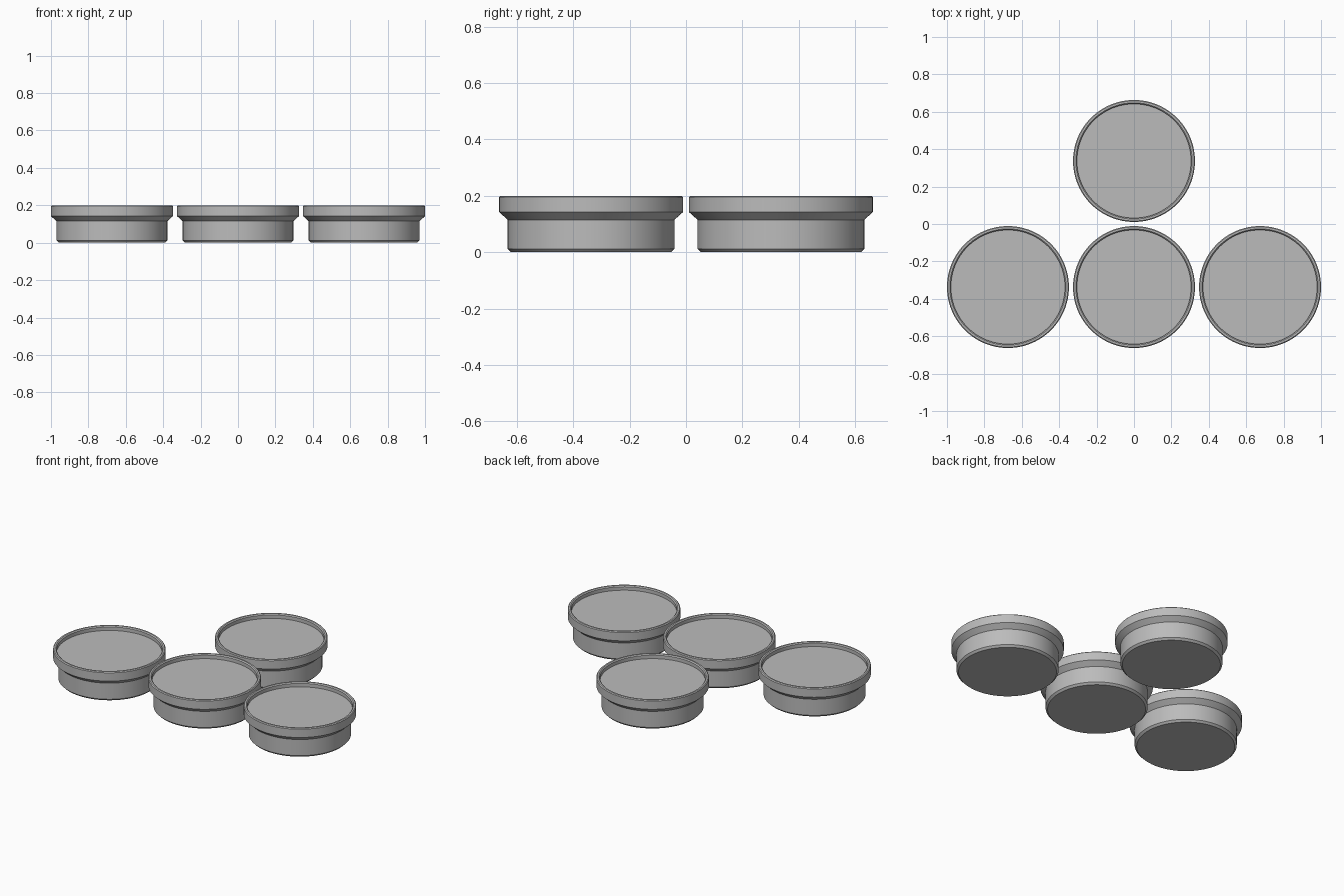
import bpy, bmesh, math
from mathutils import Vector, Matrix

if "Cube" in bpy.data.objects:
    bpy.data.objects.remove(bpy.data.objects["Cube"], do_unlink=True)

grey = bpy.data.materials.new("plain grey")
grey.use_nodes = True
colour = (0.5, 0.5, 0.5, 1)
grey.diffuse_color = colour
grey.node_tree.nodes["Principled BSDF"].inputs["Base Color"].default_value = colour

# Half section of one round cap: base, chamfer, body, flared rim, shallow recess
PROFILE = [(0, 0), (0.284, 0), (0.296, 0.012), (0.296, 0.115), (0.326, 0.142),
           (0.326, 0.195), (0.321, 0.2), (0.311, 0.2), (0.305, 0.194),
           (0.305, 0.172), (0, 0.172)]


def round_cap(name, x, y):
    bm = bmesh.new()
    verts = [bm.verts.new((r, 0, z)) for r, z in PROFILE]
    edges = [bm.edges.new(pair) for pair in zip(verts, verts[1:])]
    bmesh.ops.spin(bm, geom=verts + edges, cent=(0, 0, 0), axis=(0, 0, 1),
                   angle=math.tau, steps=96, use_duplicate=False)
    bmesh.ops.remove_doubles(bm, verts=bm.verts, dist=0.0005)
    bmesh.ops.recalc_face_normals(bm, faces=bm.faces)
    mesh = bpy.data.meshes.new(name)
    bm.to_mesh(mesh)
    bm.free()
    mesh.materials.append(grey)
    obj = bpy.data.objects.new(name, mesh)
    obj.location = (x, y, 0)
    bpy.context.collection.objects.link(obj)
    bpy.ops.object.select_all(action="DESELECT")
    obj.select_set(True)
    bpy.context.view_layer.objects.active = obj
    bpy.ops.object.shade_smooth_by_angle(angle=math.radians(25))


# Three caps in the front row, one behind the middle
SPACING = 0.674
for name, column in (("right_cap", -1), ("middle_cap", 0), ("left_cap", 1)):
    round_cap(name, column * SPACING, -SPACING / 2)
round_cap("back_cap", 0, SPACING / 2)
